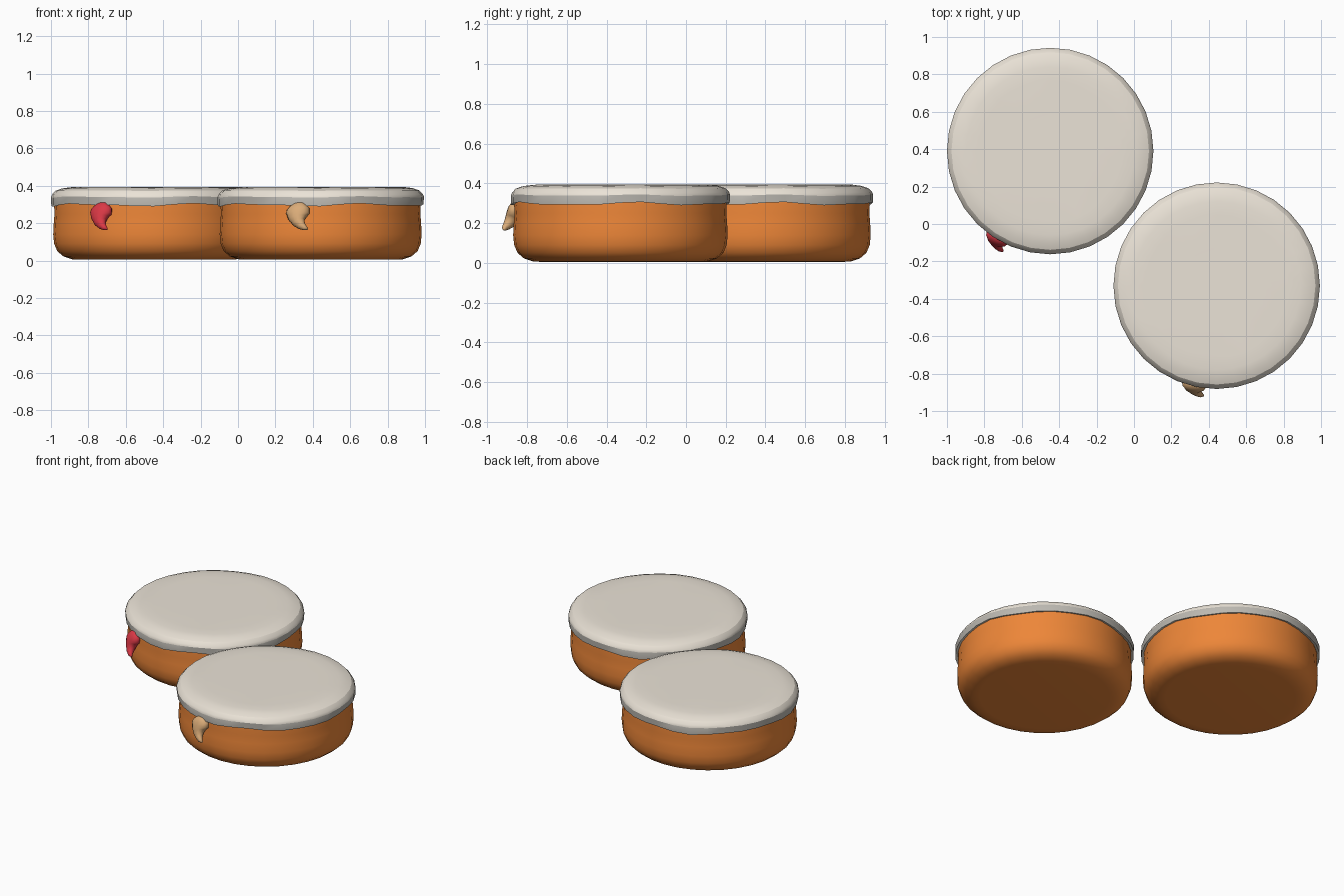
import bpy, bmesh, math
from mathutils import Vector

if "Cube" in bpy.data.objects:
    bpy.data.objects.remove(bpy.data.objects["Cube"])

SIDES = 32


def material(name, color):
    m = bpy.data.materials.new(name)
    m.diffuse_color = (*color, 1)
    m.use_nodes = True
    m.node_tree.nodes["Principled BSDF"].inputs["Base Color"].default_value = m.diffuse_color
    return m


ORANGE = material("orange", (0.85, 0.24, 0.04))
CREAM = material("cream", (0.83, 0.77, 0.68))
BAND = material("pale_grey", (0.50, 0.48, 0.44))
RED = material("red", (0.70, 0.04, 0.06))
TAN = material("tan", (0.70, 0.41, 0.19))


def skin(name, rings, mats, angle=40, band=None):
    """Join rings of points into a closed smooth skin."""
    bm = bmesh.new()
    vs = [[bm.verts.new(p) for p in r] for r in rings]
    for k, (a, b) in enumerate(zip(vs, vs[1:])):
        n = len(a)
        for i in range(n):
            f = bm.faces.new((a[i], a[(i + 1) % n], b[(i + 1) % n], b[i]))
            f.material_index = int(k == band)
    bm.faces.new(vs[0][::-1])
    bm.faces.new(vs[-1])
    bmesh.ops.recalc_face_normals(bm, faces=bm.faces)
    me = bpy.data.meshes.new(name)
    bm.to_mesh(me)
    bm.free()
    ob = bpy.data.objects.new(name, me)
    bpy.context.collection.objects.link(ob)
    for m in mats:
        me.materials.append(m)
    bpy.ops.object.select_all(action='DESELECT')
    ob.select_set(True)
    bpy.context.view_layer.objects.active = ob
    bpy.ops.object.shade_smooth_by_angle(angle=math.radians(angle))
    return ob


def lathe(center, profile):
    """Profile points are radius, height, amount of edge waviness."""
    rings = []
    for r, z, wave in profile:
        ring = []
        for i in range(SIDES):
            t = math.tau * i / SIDES
            dz = wave * (math.sin(5 * t + 1) + 0.6 * math.sin(9 * t))
            ring.append((center[0] + r * math.cos(t), center[1] + r * math.sin(t), z + dz))
        rings.append(ring)
    return rings


BODY = [(0.40, 0.005, 0), (0.44, 0.007, 0), (0.485, 0.022, 0), (0.518, 0.05, 0),
        (0.535, 0.09, 0), (0.540, 0.14, 0), (0.537, 0.20, 0), (0.533, 0.25, 0),
        (0.535, 0.29, 0), (0.53, 0.33, 0)]
LID = [(0.52, 0.305, 0.006), (0.550, 0.297, 0.006), (0.552, 0.34, 0.003), (0.546, 0.355, 0.002),
       (0.528, 0.374, 0.001), (0.495, 0.386, 0.001), (0.45, 0.392, 0.001),
       (0.38, 0.394, 0), (0.2, 0.393, 0)]

# Curl spine: sideways, outward, height, width radius, depth radius
CURL = [(-0.012, 0.530, 0.308, 0.012, 0.010), (-0.008, 0.535, 0.298, 0.040, 0.025),
        (-0.004, 0.540, 0.275, 0.062, 0.036), (-0.004, 0.547, 0.252, 0.064, 0.038),
        (-0.004, 0.557, 0.228, 0.050, 0.036), (0.006, 0.568, 0.205, 0.035, 0.030),
        (0.024, 0.580, 0.187, 0.023, 0.022), (0.044, 0.588, 0.175, 0.014, 0.014),
        (0.060, 0.588, 0.168, 0.005, 0.005)]


def curl(name, center, degrees, mat):
    a = math.radians(degrees)
    out = Vector((math.sin(a), -math.cos(a), 0))
    side = Vector((math.cos(a), math.sin(a), 0))
    spine = [c[0] * side + c[1] * out + Vector((center[0], center[1], c[2])) for c in CURL]
    rings = []
    for k, c in enumerate(CURL):
        # ring axes perpendicular to the spine direction
        d = (spine[min(k + 1, len(CURL) - 1)] - spine[max(k - 1, 0)]).normalized()
        depth = (out - d * out.dot(d)).normalized()
        width = depth.cross(d)
        rings.append([spine[k] + width * c[3] * math.cos(t) + depth * c[4] * math.sin(t)
                      for t in (math.tau * i / 14 for i in range(14))])
    skin(name, rings, [mat], 70)


# Two filled cups, each with a lid layer and a small curl on the side
for label, c, deg, mat in (("back", (-0.448, 0.39), -31, RED),
                           ("front", (0.442, -0.33), -12.5, TAN)):
    skin(label + "_body", lathe(c, BODY), [ORANGE])
    skin(label + "_lid", lathe(c, LID), [CREAM, BAND], 24, band=1)
    curl(label + "_curl", c, deg, mat)
